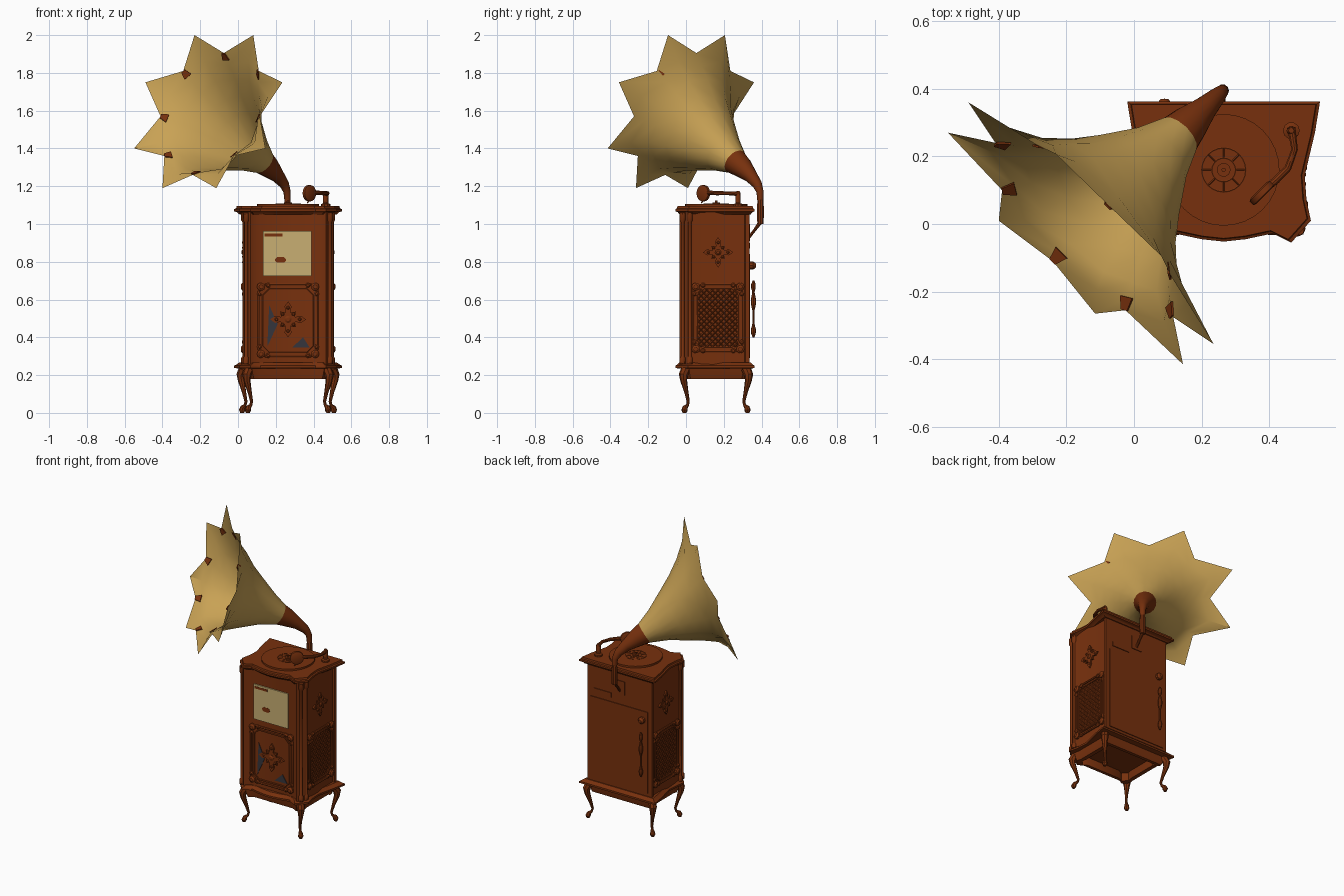
import bpy, math
from mathutils import Vector, Matrix

if "Cube" in bpy.data.objects:
    bpy.data.objects.remove(bpy.data.objects["Cube"])

def material(name, rgb):
    m = bpy.data.materials.new(name)
    m.diffuse_color = (*rgb, 1)
    m.use_nodes = True
    m.node_tree.nodes["Principled BSDF"].inputs["Base Color"].default_value = m.diffuse_color
    return m

WOOD = material("red_brown_wood", (0.186, 0.030, 0.004))
BRASS = material("brass", (0.58, 0.36, 0.09))
CREAM = material("cream_paper", (0.58, 0.43, 0.17))
SLATE = material("slate_cloth", (0.035, 0.035, 0.045))
I = Matrix.Identity(4)
CX, CY = 0.265, 0.16

def mesh(name, verts, faces, mat, M=I, angle=35):
    me = bpy.data.meshes.new(name)
    me.from_pydata([M @ Vector(v) for v in verts], [], faces)
    me.materials.append(mat)
    me.polygons.foreach_set("use_smooth", [True] * len(me.polygons))
    me.update()
    me.set_sharp_from_angle(angle=math.radians(angle))
    ob = bpy.data.objects.new(name, me)
    bpy.context.collection.objects.link(ob)
    return ob

def skin(rings, caps=True, closed=False):
    n, k = len(rings[0]), len(rings)
    faces = [(r * n + i, r * n + (i + 1) % n, (r + 1) % k * n + (i + 1) % n, (r + 1) % k * n + i)
             for r in range(k if closed else k - 1) for i in range(n)]
    if caps and not closed:
        faces += [tuple(range(n))[::-1], tuple(range((k - 1) * n, k * n))]
    return [v for r in rings for v in r], faces

def tube(name, path, radii, mat=WOOD, ref=(0, 1, 0), sides=10, closed=False, M=I):
    """Round section swept along a path lying in the plane normal to ref."""
    P, ref, rings = [Vector(p) for p in path], Vector(ref), []
    if not isinstance(radii, (list, tuple)):
        radii = [radii] * len(P)
    for i, p in enumerate(P):
        a = P[i - 1] if i or closed else p
        b = P[(i + 1) % len(P)] if i < len(P) - 1 or closed else p
        t = (b - a).normalized()
        u = (ref - t * ref.dot(t)).normalized()
        w = t.cross(u)
        rings.append([p + radii[i] * (u * math.cos(q) + w * math.sin(q))
                      for q in (2 * math.pi * j / sides for j in range(sides))])
    return mesh(name, *skin(rings, closed=closed), mat, M)

def loft(name, pts, levels, mat=WOOD, caps=True):
    """Plan outline stacked at (z, scale) levels."""
    rings = [[(CX + (x - CX) * s, CY + (y - CY) * s, z) for x, y in pts] for z, s in levels]
    return mesh(name, *skin(rings, caps), mat)

def plate(name, pts, depth, M, mat=WOOD, base=0.002):
    """Flat outline (across, up) standing off a cabinet face."""
    return mesh(name, *skin([[(u, base, v) for u, v in pts], [(u, -depth, v) for u, v in pts]]), mat, M)

def both(half):
    return half + [(2 * CX - x, y) for x, y in half[::-1] if x > CX + 0.001]

def rect(u0, u1, v0, v1, c=0.0):
    if not c:
        return [(u0, v0), (u1, v0), (u1, v1), (u0, v1)]
    return [(u0 + c, v0), (u1 - c, v0), (u1, v0 + c), (u1, v1 - c),
            (u1 - c, v1), (u0 + c, v1), (u0, v1 - c), (u0, v0 + c)]

# cabinet: curved top and bottom boards, body, hollow skirt
board = both([(0.55, 0.362), (0.535, 0.27), (0.505, 0.144), (0.51, 0.07), (0.523, 0.01),
              (0.465, -0.055), (0.41, -0.028), (0.33, -0.045), (0.265, -0.052)])
body = both([(0.507, 0.335), (0.507, 0.315), (0.495, 0.31), (0.495, 0.045), (0.503, 0.01),
             (0.465, -0.035), (0.425, -0.012), (0.265, -0.012)])
loft("cabinet_body", body, [(0.25, 1), (1.065, 1)])
loft("top_board", board, [(1.05, 0.9), (1.063, 0.95), (1.067, 1), (1.079, 1), (1.083, 0.965), (1.094, 0.955)])
loft("bottom_board", board, [(0.235, 0.93), (0.238, 1), (0.25, 1), (0.256, 0.96), (0.268, 0.9)])
loft("skirt", body, [(0.24, 0.96), (0.20, 0.93), (0.18, 0.9), (0.18, 0.78), (0.236, 0.78)], caps=False)

# corner columns
for sx in (-1, 1):
    for x, y in ((0.222, -0.018), (0.232, 0.02)):
        tube("corner_column", [(CX + sx * x, y, z) for z in (0.26, 0.29, 0.30, 1.01, 1.02, 1.06)],
             [0.016, 0.016, 0.010, 0.010, 0.016, 0.016], ref=(1, 0, 0))

# cabriole legs
for sx in (-1, 1):
    for name, x, y, sy in (("front_leg", 0.205, 0.0, -1), ("back_leg", 0.235, 0.318, 1)):
        path = [(CX + sx * (x + d), y + sy * d, z) for d, z in
                ((0.0, 0.235), (0.014, 0.20), (0.012, 0.17), (-0.002, 0.11), (-0.012, 0.06),
                 (-0.008, 0.042), (0.004, 0.03), (0.008, 0.014), (0.008, 0.0))]
        tube(name, path, [0.026, 0.024, 0.018, 0.011, 0.008, 0.008, 0.014, 0.017, 0.010],
             ref=(sy, -sx, 0), sides=8)

# decorated faces: local frame has -y outward
FRONT = Matrix.Translation((CX, -0.012, 0))
RIGHT = Matrix.Translation((0.495, 0.17, 0)) @ Matrix.Rotation(math.pi / 2, 4, 'Z')
LEFT = Matrix.Translation((0.035, 0.17, 0)) @ Matrix.Rotation(-math.pi / 2, 4, 'Z')
BACK = Matrix.Translation((CX, 0.335, 0)) @ Matrix.Rotation(math.pi, 4, 'Z')

def knob(name, u, v, r, M, d=0.018):
    tube(name, [(u, 0, v), (u, -d * 0.6, v), (u, -d, v)], [r, r, r * 0.5], ref=(1, 0, 0), M=M)

def flower(name, v, r, M):
    pts = []
    for i in range(32):
        k = (1, 0.75, 0.75, 0.4, 0.62, 0.4, 0.75, 0.75)[i % 8]
        turn = (0, 0.27, 0.27, 0.34, math.pi / 4, math.pi / 2 - 0.34, math.pi / 2 - 0.27, math.pi / 2 - 0.27)[i % 8]
        a = (i // 8) * math.pi / 2 + turn
        k *= 0.9 if i % 8 in (2, 6) else 1
        pts.append((k * r * math.cos(a), v + k * r * math.sin(a)))
    plate(name, pts, 0.009, M)
    knob(name + "_centre", 0, v, r * 0.2, M, 0.016)
    for i in range(8):
        a, q = i * math.pi / 4, (0.65, 0.42)[i % 2] * r
        knob(name + "_bud", q * math.cos(a), v + q * math.sin(a), r * 0.11, M, 0.013)

def frame(name, w, z0, z1, M):
    for inset, r in ((0, 0.007), (0.022, 0.005)):
        pts = rect(-w + inset, w - inset, z0 + inset, z1 - inset, 0.035)
        tube(name, [(u, -0.004, v) for u, v in pts], r, closed=True, sides=6, M=M)
    for su in (-1, 1):
        for v, sv in ((z0, 1), (z1, -1)):
            knob(name + "_rosette", su * (w - 0.012), v + sv * 0.012, 0.022, M, 0.02)
            knob(name + "_bead", su * (w - 0.05), v + sv * 0.004, 0.013, M, 0.014)
            knob(name + "_bead", su * (w - 0.004), v + sv * 0.05, 0.013, M, 0.014)

frame("front_frame", 0.155, 0.30, 0.68, FRONT)
flower("front_flower", 0.495, 0.095, FRONT)
plate("paper_label", rect(-0.133, 0.125, 0.725, 0.962), 0.008, FRONT, CREAM)
plate("label_mark", rect(-0.07, -0.01, 0.795, 0.825, 0.012), 0.0095, FRONT)
plate("label_band", rect(-0.125, -0.03, 0.935, 0.95), 0.0095, FRONT)
plate("cloth_patch", [(-0.11, 0.35), (-0.055, 0.47), (-0.10, 0.57)], 0.003, FRONT, SLATE)
plate("cloth_patch", [(0.02, 0.345), (0.115, 0.345), (0.08, 0.40)], 0.003, FRONT, SLATE)
for name, M in (("left", LEFT), ("right", RIGHT)):
    frame(name + "_frame", 0.13, 0.325, 0.68, M)
    flower(name + "_flower", 0.85, 0.08, M)
    # diagonal lattice clipped to the frame
    W, z0, z1 = 0.105, 0.35, 0.655
    for s in (-1, 1):
        for i in range(-14, 15):
            c = i * 0.03
            ends = [u for u in (-W, W, s * (z0 - 0.5 - c), s * (z1 - 0.5 - c))
                    if abs(u) <= W + 1e-6 and z0 - 1e-6 <= 0.5 + c + s * u <= z1 + 1e-6]
            if ends and max(ends) - min(ends) > 0.01:
                tube(name + "_lattice_bar", [(u, 0.0, 0.5 + c + s * u) for u in (min(ends), max(ends))],
                     0.004, sides=4, M=M)

# back door, nameplate, hanging winder
plate("back_door", rect(-0.215, 0.215, 0.29, 0.84), 0.005, BACK)
plate("back_plate", rect(-0.19, -0.06, 0.87, 0.90), 0.005, BACK)
knob("door_lock", 0.175, 0.78, 0.022, BACK, 0.035)
tube("hanging_winder", [(0.175, -0.022, 0.40 + 0.02 * i) for i in range(16)],
     [0.005, 0.012, 0.014, 0.008] + [0.005] * 4 + [0.010, 0.014, 0.014, 0.010, 0.006, 0.012, 0.012, 0.005],
     ref=(1, 0, 0), sides=8, M=BACK)

# turntable with raised rings and spokes
def disc(name, r, z0, z1):
    tube(name, [(CX, CY, z0), (CX, CY, z1)], r, ref=(1, 0, 0), sides=32)
disc("turntable", 0.165, 1.09, 1.106)
disc("hub", 0.02, 1.10, 1.113)
disc("spindle", 0.006, 1.10, 1.125)
for r in (0.065, 0.035):
    tube("record_ring", [(CX + r * math.cos(i * math.pi / 12), CY + r * math.sin(i * math.pi / 12), 1.106)
                         for i in range(24)], 0.003, ref=(0, 0, 1), sides=6, closed=True)
for i in range(8):
    v = Vector((math.cos(i * math.pi / 4), math.sin(i * math.pi / 4), 0))
    o = Vector((CX, CY, 1.106))
    tube("record_spoke", [o + v * 0.035, o + v * 0.065], 0.0025, ref=(0, 0, 1), sides=4)

# tone arm and sound box
tube("arm_post", [(0.465, 0.276, z) for z in (1.09, 1.105, 1.11, 1.16, 1.175)],
     [0.025, 0.025, 0.014, 0.014, 0.008], ref=(1, 0, 0))
tube("tone_arm", [(0.465, 0.285, 1.16), (0.475, 0.22, 1.163), (0.455, 0.165, 1.163), (0.42, 0.13, 1.165), (0.385, 0.10, 1.165)],
     [0.013, 0.010, 0.011, 0.012, 0.01], ref=(0, 0, 1))
d = Vector((0.707, -0.707, 0))
c = Vector((0.378, 0.092, 1.163))
tube("sound_box", [c - d * 0.012, c - d * 0.008, c + d * 0.008, c + d * 0.012],
     [0.034, 0.043, 0.043, 0.034], ref=(0, 0, 1), sides=20)
tube("needle", [c - Vector((0, 0, 0.03)), c - Vector((0.01, 0.01, 0.052))], 0.004, ref=d, sides=6)

# horn: star rim, half given and mirrored, narrowing to a round throat
half = [(-0.23, 0.206, 2.0), (-0.29, 0.235, 1.81), (-0.49, 0.36, 1.75), (-0.41, 0.24, 1.57),
        (-0.55, 0.27, 1.40), (-0.39, 0.10, 1.36), (-0.40, 0.01, 1.19)]
rim = [(-0.075, 0.055, 1.905)] + half + [(-0.24, -0.11, 1.26)] + \
      [(y - 0.125, x + 0.135, z) for x, y, z in half[::-1]]
rim = [Vector(p) for p in rim]
mouth, throat = Vector((-0.166, -0.036, 1.585)), Vector((0.13, 0.26, 1.33))
axis = (throat - mouth).normalized()
rings = []
# along, star share at notch and tip, round radius, extra depth underneath
for s, a, tip, b, sag in ((0, 1, 1, 0, 0), (0.1, 0.66, 0.58, 0.078, 0.01), (0.22, 0.35, 0.28, 0.146, 0.025),
                          (0.38, 0.16, 0.14, 0.153, 0.032), (0.55, 0.05, 0.05, 0.148, 0.026),
                          (0.8, 0, 0, 0.107, 0.01), (1, 0, 0, 0.07, 0)):
    ring = []
    for i, p in enumerate(rim):
        w = p - mouth
        out = (w - axis * w.dot(axis)).normalized()
        ring.append(mouth.lerp(throat, s) + w * (tip if i % 2 else a) + out * (b + sag * max(0, -out.z)))
    rings.append(ring)
mesh("horn_bell", *skin(rings, caps=False), BRASS, angle=40)

# thin clips lying inside the notches of the rim
for near, far in list(zip(rings[0], rings[1]))[0::2]:
    run = (far - near).normalized()
    across = run.cross((near - mouth).normalized()).normalized()
    lift = across.cross(run) * 0.004
    lift = lift if lift.dot(near - mouth) < 0 else -lift
    quad = [near + run * f + across * g for f, g in ((0, -0.012), (0, 0.012), (0.04, 0.024), (0.04, -0.024))]
    mesh("rim_clip", *skin([[q + lift * 0.5 for q in quad], [q + lift * 2 for q in quad]]), WOOD)

# elbow and rear bracket
tube("horn_elbow", [throat - axis * 0.01, (0.165, 0.297, 1.30), (0.21, 0.342, 1.255), (0.245, 0.377, 1.21),
                    (0.26, 0.392, 1.17), (0.262, 0.394, 1.10), (0.262, 0.394, 1.0)],
     [0.071, 0.057, 0.037, 0.026, 0.019, 0.014, 0.014], ref=(1, -1, 0), sides=16)
tube("elbow_collar", [(0.262, 0.394, z) for z in (1.0, 1.04, 1.09, 1.13)], [0.017, 0.019, 0.019, 0.016], ref=(1, 0, 0))
tube("elbow_bracket", [(0.262, 0.394, 1.01), (0.262, 0.365, 0.97), (0.262, 0.334, 0.93)], [0.012, 0.008, 0.008], ref=(1, 0, 0))
plate("bracket_plate", rect(-0.035, 0.04, 0.91, 1.0), 0.005, BACK)
